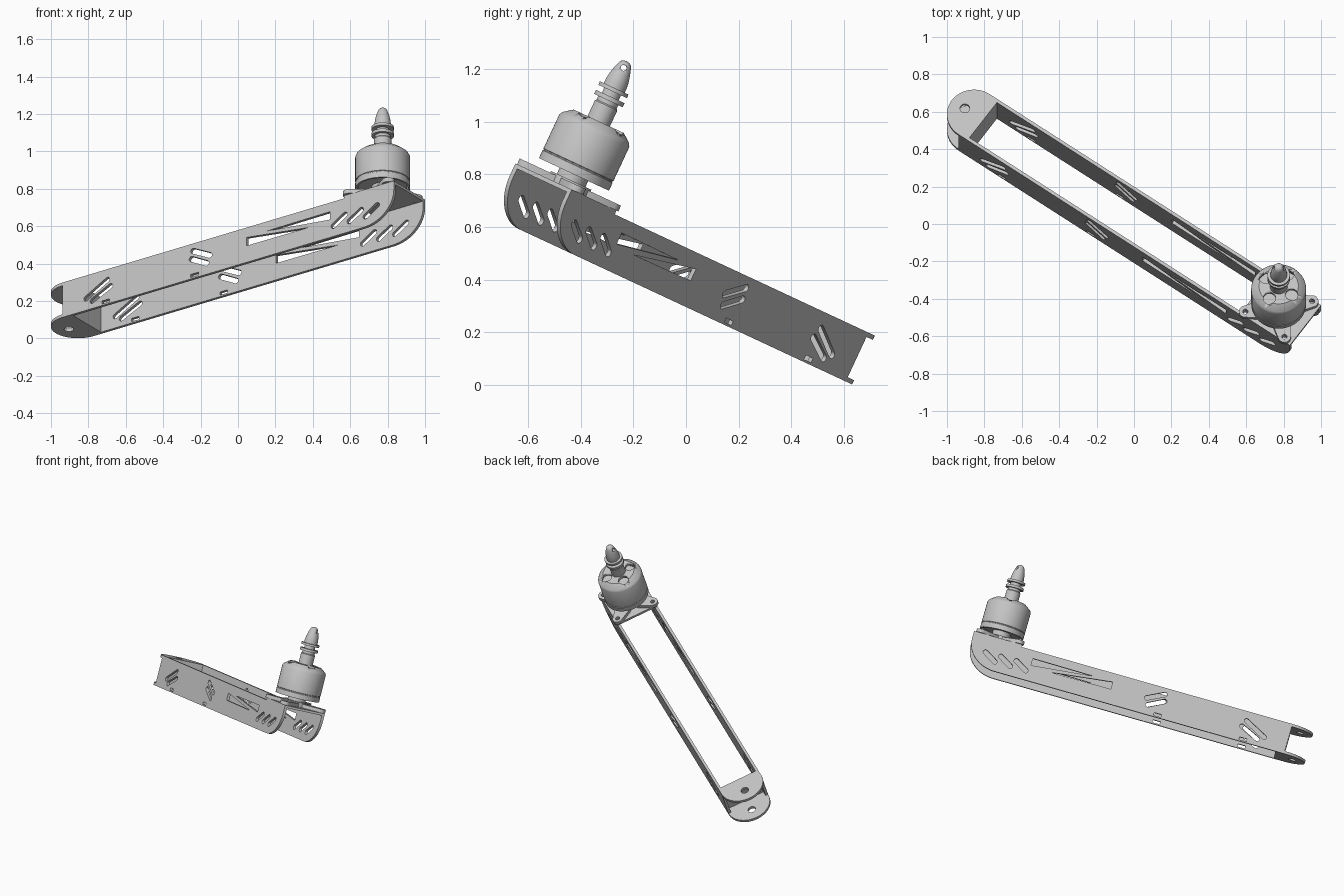
import bpy, bmesh
from math import sin, cos, pi, radians, atan2
from mathutils import Matrix, Vector

cube = bpy.data.objects.get("Cube")
if cube:
    bpy.data.objects.remove(cube)

grey = bpy.data.materials.new("light grey")
grey.use_nodes = True
colour = (0.55, 0.55, 0.55, 1)
grey.diffuse_color = colour
grey.node_tree.nodes["Principled BSDF"].inputs["Base Color"].default_value = colour

# Arm frame: x along the arm towards the motor, z along the motor axis
HALF, LOW, HIGH, SHEET = 0.145, 0.268, 0.473, 0.018
BACK, END, MOTOR = -0.945, 1.225, 1.05
FRAME = (Matrix.Rotation(radians(25), 4, 'X').inverted()
         @ Matrix.Rotation(radians(-35.26), 4, 'Z'))
FRAME = FRAME @ Matrix.Translation((0, -HALF, 0))
AXIS = Matrix.Translation((MOTOR, 0, 0))
UPRIGHT = Matrix.Rotation(pi / 2, 4, 'X')


def add(name, mesh, local=Matrix()):
    mesh.transform(local)
    mesh.shade_smooth()
    mesh.set_sharp_from_angle(angle=radians(30))
    mesh.materials.clear()
    mesh.materials.append(grey)
    obj = bpy.data.objects.new(name, mesh)
    obj.matrix_world = FRAME
    bpy.context.collection.objects.link(obj)
    return obj


def arc(x, y, r, start, stop, n=16, ry=None):
    ry = ry or r
    angles = [radians(start + (stop - start) * i / n) for i in range(n + 1)]
    return [(x + r * cos(t), y + ry * sin(t)) for t in angles]


def circle(x, y, r, n=24):
    return arc(x, y, r, 0, 360, n)[:-1]


def slot(x1, y1, x2, y2, r):
    # Rounded slot between two end centres
    d = atan2(y2 - y1, x2 - x1) * 180 / pi
    return arc(x2, y2, r, d - 90, d + 90, 8) + arc(x1, y1, r, d + 90, d + 270, 8)


def sheet(name, outlines, thick, local):
    # Flat sheet: first outline is the rim, the others are openings
    curve = bpy.data.curves.new(name, 'CURVE')
    curve.dimensions, curve.fill_mode, curve.extrude = '2D', 'BOTH', thick / 2
    for points in outlines:
        spline = curve.splines.new('POLY')
        spline.points.add(len(points) - 1)
        for p, (x, y) in zip(spline.points, points):
            p.co = (x, y, 0, 1)
        spline.use_cyclic_u = True
    temp = bpy.data.objects.new(name, curve)
    mesh = bpy.data.meshes.new_from_object(temp)
    bpy.data.objects.remove(temp)
    bpy.data.curves.remove(curve)
    return add(name, mesh, local)


def lathe(name, profile, steps=48):
    bm = bmesh.new()
    verts = [bm.verts.new((r, 0, z)) for r, z in profile]
    edges = [bm.edges.new(pair) for pair in zip(verts, verts[1:])]
    bmesh.ops.spin(bm, geom=verts + edges, cent=(0, 0, 0), axis=(0, 0, 1),
                   angle=2 * pi, steps=steps)
    bmesh.ops.remove_doubles(bm, verts=bm.verts, dist=0.0002)
    bmesh.ops.recalc_face_normals(bm, faces=bm.faces)
    mesh = bpy.data.meshes.new(name)
    bm.to_mesh(mesh)
    bm.free()
    return add(name, mesh, AXIS)


def cut(target, name, radius, depth, places):
    bm = bmesh.new()
    for place in places:
        bmesh.ops.create_cone(bm, cap_ends=True, segments=24, radius1=radius,
                              radius2=radius, depth=depth, matrix=place)
    mesh = bpy.data.meshes.new(name)
    bm.to_mesh(mesh)
    bm.free()
    cutter = add(name, mesh, AXIS)
    cutter.hide_render = True
    cutter.hide_set(True)
    mod = target.modifiers.new("holes", 'BOOLEAN')
    mod.operation, mod.solver, mod.object = 'DIFFERENCE', 'EXACT', cutter


# Side plates with lightening cutouts
rim = [(BACK, HIGH), (BACK, LOW)] + arc(END - 0.2, LOW + 0.17, 0.2, -90, 0, 16, 0.17) + [(END, HIGH)]
openings = [
    [(0.262, 0.415), (0.262, 0.366), (0.67, 0.364)],
    [(0.393, 0.417), (0.806, 0.42), (0.806, 0.373)],
    slot(-0.09, 0.43, 0.02, 0.375, 0.015),
    slot(-0.10, 0.385, 0.0, 0.333, 0.015),
    slot(-0.79, 0.337, -0.65, 0.41, 0.015),
    slot(-0.75, 0.313, -0.63, 0.368, 0.015),
]
openings += [slot(x, 0.33, x + 0.075, 0.375, 0.016) for x in (0.83, 0.935, 1.04)]
openings += [[(x - 0.025, 0.277), (x + 0.025, 0.277), (x + 0.025, 0.295), (x - 0.025, 0.295)]
             for x in (-0.66, -0.08)]
for name, side in (("left_side_plate", 1), ("right_side_plate", -1)):
    sheet(name, [rim] + openings, SHEET,
          Matrix.Translation((0, side * (HALF - SHEET / 2), 0)) @ UPRIGHT)

# Rounded hinge tabs and the wall between them
INNER = -0.885
tab = [(INNER, -HALF), (INNER, HALF)] + arc(BACK, 0, HALF, 90, 270, 24)
for name, z in (("upper_tab", HIGH - SHEET / 2), ("lower_tab", LOW + SHEET / 2)):
    sheet(name, [tab, circle(-1.005, 0, 0.026)], SHEET, Matrix.Translation((0, 0, z)))
wall = [(s * HALF, z) for s, z in ((-1, LOW), (1, LOW), (1, HIGH), (-1, HIGH))]
sheet("tab_wall", [wall], SHEET,
      Matrix.Translation((INNER - SHEET / 2, 0, 0)) @ Matrix.Rotation(pi / 2, 4, 'Z') @ UPRIGHT)

# Motor mounting plate
SCREW = 0.128
mount = [(0.9, -HALF), (END, -HALF), (END, HALF), (0.9, HALF)]
screws = [circle(MOTOR + i * SCREW, j * SCREW, 0.014, 16) for i in (-1, 1) for j in (-1, 1)]
sheet("motor_plate", [mount] + screws + [circle(MOTOR, 0, 0.04)], 0.016,
      Matrix.Translation((0, 0, HIGH + 0.008)))

# Four mounting lugs below the motor
reach = SCREW * 2 ** 0.5
lug = [(0.05, 0.05), (0.05, -0.05), (0.1, -0.05)] + arc(reach, 0, 0.034, -75, 75) + [(0.1, 0.05)]
for i in range(4):
    sheet(f"mounting_lug_{i + 1}", [lug, circle(reach, 0, 0.014, 16)], 0.024,
          AXIS @ Matrix.Translation((0, 0, 0.501)) @ Matrix.Rotation(pi / 4 + i * pi / 2, 4, 'Z'))
lathe("motor_base", [(0, 0.489), (0.085, 0.489), (0.085, 0.52), (0.06, 0.52), (0.06, 0.56), (0, 0.56)])
lathe("stator", [(0, 0.555), (0.13, 0.555), (0.13, 0.69), (0, 0.69)])

# Rotor bell, open below, with a seam and four vent holes
bell = lathe("rotor_bell", [
    (0.136, 0.545), (0.147, 0.545), (0.147, 0.578), (0.144, 0.580), (0.144, 0.584), (0.147, 0.586),
    (0.147, 0.728), (0.140, 0.742), (0.105, 0.768), (0, 0.768), (0, 0.75), (0.1, 0.75),
    (0.136, 0.725), (0.136, 0.545)], 64)
cut(bell, "vent_cutter", 0.033, 0.1,
    [Matrix.Translation((0.085 * cos(i * pi / 2), 0.085 * sin(i * pi / 2), 0.76)) for i in range(4)])

# Propeller adapter: collar, two washers and a bullet nut
lathe("shaft_collar", [(0, 0.76), (0.047, 0.76), (0.047, 0.835), (0.042, 0.84), (0.042, 0.855),
                       (0.06, 0.855), (0.06, 0.872), (0.035, 0.872), (0.035, 0.895), (0, 0.895)])
lathe("washer", [(0, 0.893), (0.06, 0.893), (0.06, 0.908), (0, 0.908)])
nut = lathe("bullet_nut", [(0, 0.906), (0.044, 0.906), (0.044, 0.925), (0.041, 0.95), (0.035, 0.975),
                           (0.027, 1.0), (0.021, 1.012), (0.012, 1.018), (0, 1.02)])
cut(nut, "pin_cutter", 0.011, 0.2,
    [Matrix.Translation((0, 0, 0.992)) @ Matrix.Rotation(radians(35.26), 4, 'Z')
     @ Matrix.Rotation(pi / 2, 4, 'Y')])
